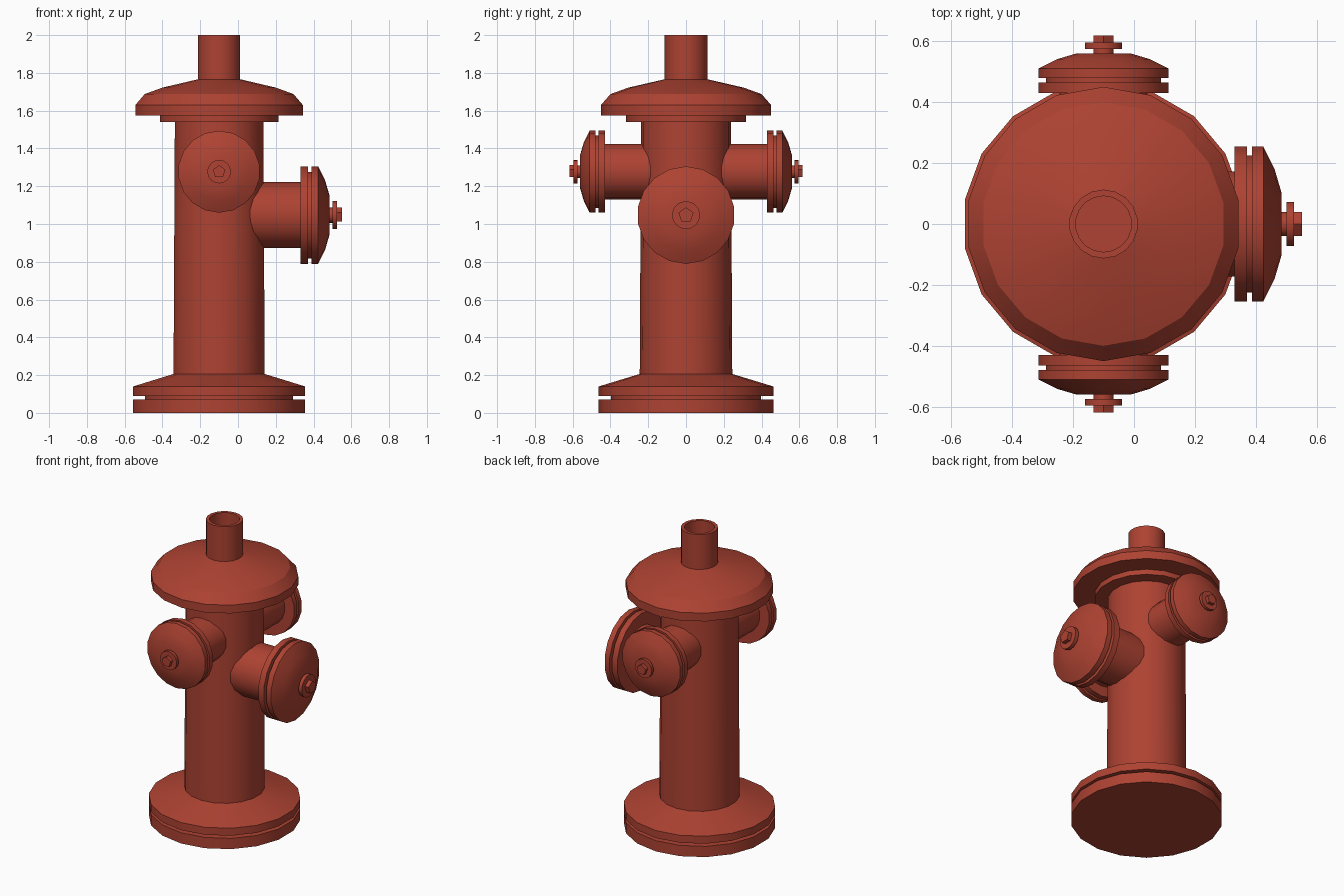
import bpy, bmesh, math
from mathutils import Matrix, Vector

if "Cube" in bpy.data.objects:
    bpy.data.objects.remove(bpy.data.objects["Cube"])

SIDES = 18
CENTRE_X = -0.10

red = bpy.data.materials.new("hydrant red")
red.diffuse_color = (0.42, 0.055, 0.032, 1.0)
red.use_nodes = True
red.node_tree.nodes["Principled BSDF"].inputs["Base Color"].default_value = red.diffuse_color


def lathe(name, profile, matrix, sides=SIDES):
    """Spin (radius, height) points around local z; radius 0 closes an end."""
    bm = bmesh.new()
    rings = []
    for r, h in profile:
        if r == 0:
            rings.append([bm.verts.new((0, 0, h))] * sides)
        else:
            rings.append([bm.verts.new((r * math.cos(a), r * math.sin(a), h))
                          for a in (math.pi / 2 + 2 * math.pi * i / sides for i in range(sides))])
    for lo, hi in zip(rings, rings[1:]):
        for i in range(sides):
            j = (i + 1) % sides
            corners = list(dict.fromkeys((lo[i], lo[j], hi[j], hi[i])))
            bm.faces.new(corners)
    mesh = bpy.data.meshes.new(name)
    bm.to_mesh(mesh)
    bm.free()
    mesh.materials.append(red)
    ob = bpy.data.objects.new(name, mesh)
    ob.matrix_world = matrix
    bpy.context.collection.objects.link(ob)
    bpy.ops.object.select_all(action='DESELECT')
    ob.select_set(True)
    bpy.context.view_layer.objects.active = ob
    bpy.ops.object.shade_smooth_by_angle(angle=math.radians(25))
    return ob


upright = Matrix.Translation((CENTRE_X, 0, 0))

# Base: two flanges with a groove, sloping up to the barrel
lathe("base", [(0, 0), (0.462, 0), (0.462, 0.072), (0.398, 0.072), (0.398, 0.09),
               (0.462, 0.09), (0.462, 0.14), (0.242, 0.207)], upright)

# Barrel, tapering very slightly
lathe("barrel", [(0.245, 0.205), (0.238, 1.545)], upright)

# Bonnet: collar ring under a domed cap
lathe("bonnet", [(0.235, 1.54), (0.318, 1.54), (0.318, 1.575), (0.45, 1.575), (0.45, 1.63),
                 (0.40, 1.688), (0.305, 1.722), (0.11, 1.767)], upright)

# Hollow stem on top
lathe("top_stem", [(0.113, 1.76), (0.113, 2.0), (0.092, 2.0), (0.092, 1.77), (0, 1.77)], upright)


def outlet(name, axis, height, start, rs, ls):
    """Hose outlet: pipe, flange, domed cap and bolt; rs/ls scale radius and length."""
    axis, up = Vector(axis), Vector((0, 0, 1))
    m = Matrix((up.cross(axis), up, axis)).transposed().to_4x4()
    m.translation = (CENTRE_X, 0, height)

    def pts(*pairs):
        return [(r * rs, 0.43 + d * ls) for r, d in pairs]

    lathe(name + "_pipe", [(0.147 * rs, start)] + pts(
        (0.147, 0), (0.217, 0), (0.217, 0.034), (0.192, 0.034), (0.192, 0.049)), m)
    lathe(name + "_cap", pts((0.192, 0.049), (0.217, 0.049), (0.217, 0.08),
                             (0.155, 0.111), (0.09, 0.13), (0, 0.13)), m)
    lathe(name + "_washer", pts((0.034, 0.128), (0.034, 0.145), (0.062, 0.145),
                                (0.062, 0.165), (0, 0.165)), m)
    lathe(name + "_nut", pts((0.035, 0.164), (0.035, 0.188), (0, 0.188)), m, sides=5)


# Two small outlets front and back, one large outlet on the right
for label, sy in (("front", -1), ("back", 1)):
    outlet(label + "_outlet", (0, sy, 0), 1.277, 0.17, 1.0, 1.0)
outlet("main_outlet", (1, 0, 0), 1.047, 0.15, 1.19, 1.18)
